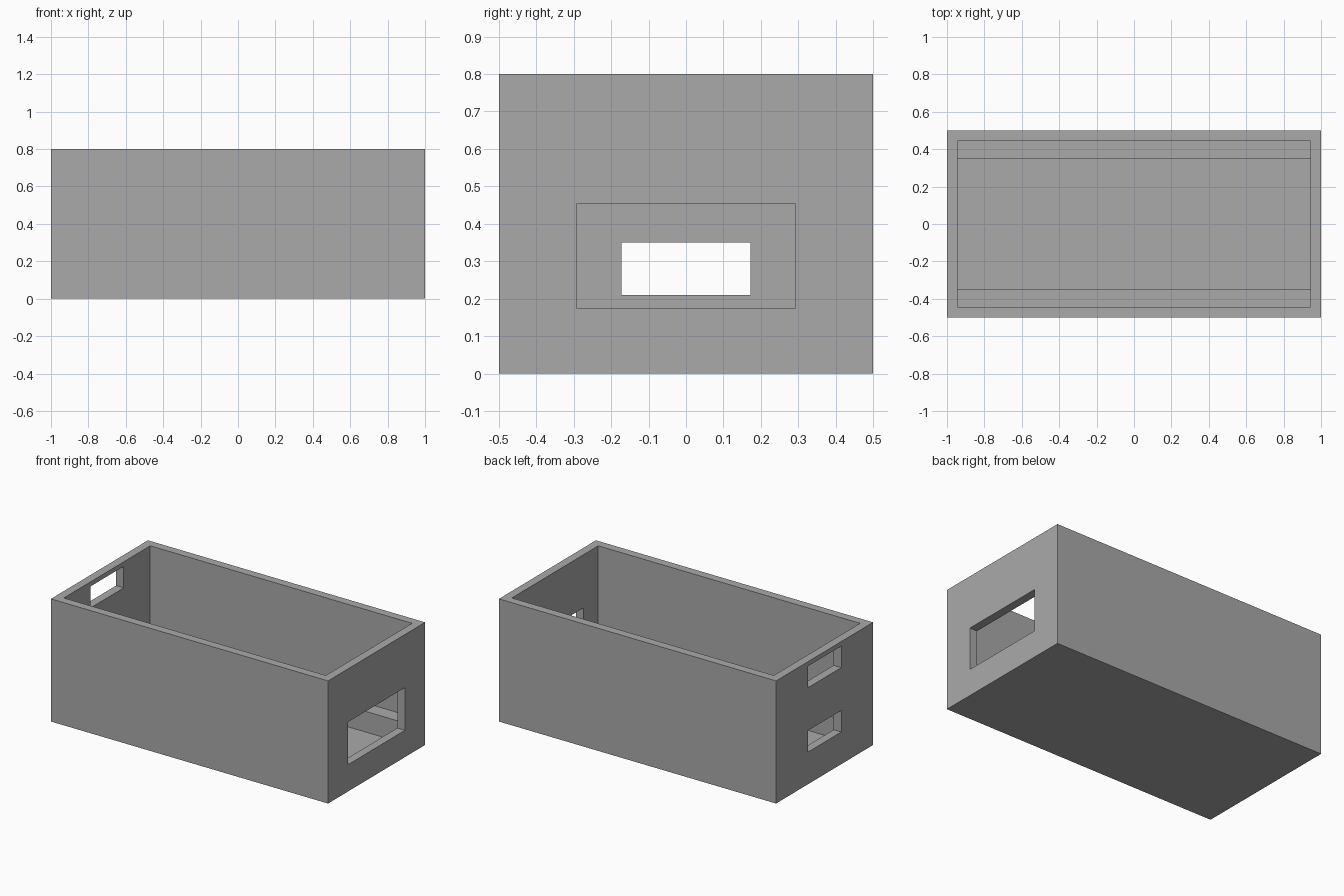
import bpy
import bmesh

# Remove the default cube
if "Cube" in bpy.data.objects:
    bpy.data.objects.remove(bpy.data.objects["Cube"], do_unlink=True)

LENGTH, WIDTH, HEIGHT, WALL = 2.0, 1.0, 0.8, 0.055

# Single grey material
grey = bpy.data.materials.new("plain_grey")
grey.use_nodes = True
COLOUR = (0.4, 0.4, 0.4, 1.0)
grey.diffuse_color = COLOUR
grey.node_tree.nodes["Principled BSDF"].inputs["Base Color"].default_value = COLOUR


def prism(name, profile, x0, x1):
    """Extrude a (y, z) profile along x."""
    bm = bmesh.new()
    face = bm.faces.new([bm.verts.new((x0, y, z)) for y, z in profile])
    moved = bmesh.ops.extrude_face_region(bm, geom=[face])["geom"]
    verts = [v for v in moved if isinstance(v, bmesh.types.BMVert)]
    bmesh.ops.translate(bm, verts=verts, vec=(x1 - x0, 0, 0))
    bmesh.ops.recalc_face_normals(bm, faces=bm.faces)
    mesh = bpy.data.meshes.new(name)
    bm.to_mesh(mesh)
    bm.free()
    mesh.materials.append(grey)
    obj = bpy.data.objects.new(name, mesh)
    bpy.context.collection.objects.link(obj)
    return obj


def rectangle(half_width, z0, z1):
    return [(-half_width, z0), (half_width, z0), (half_width, z1), (-half_width, z1)]


def cut(target, cutter):
    """Subtract the cutter, apply the result and discard the cutter."""
    cutter.hide_render = True
    mod = target.modifiers.new(cutter.name, "BOOLEAN")
    mod.operation = "DIFFERENCE"
    mod.solver = "EXACT"
    mod.object = cutter
    bpy.context.view_layer.objects.active = target
    bpy.ops.object.modifier_apply(modifier=mod.name)
    bpy.data.objects.remove(cutter, do_unlink=True)


# Outer box
box = prism("open_box", rectangle(WIDTH / 2, 0, HEIGHT), -LENGTH / 2, LENGTH / 2)

# Cavity with a solid ledge along each long wall
inner_y, ledge_y, ledge_z = WIDTH / 2 - WALL, 0.35, 0.19
right_half = [(ledge_y, WALL), (ledge_y, ledge_z), (inner_y, ledge_z), (inner_y, 1)]
left_half = [(-y, z) for y, z in reversed(right_half)]
inner_x = LENGTH / 2 - WALL
cut(box, prism("cavity", right_half + left_half, -inner_x, inner_x))

# Large opening in one end, two small slots in the other
cut(box, prism("large_opening", rectangle(0.293, 0.175, 0.453), 0.9, 1.1))
for name, z in (("lower_slot", 0.21), ("upper_slot", 0.63)):
    cut(box, prism(name, rectangle(0.172, z, z + 0.14), -1.1, -0.9))
